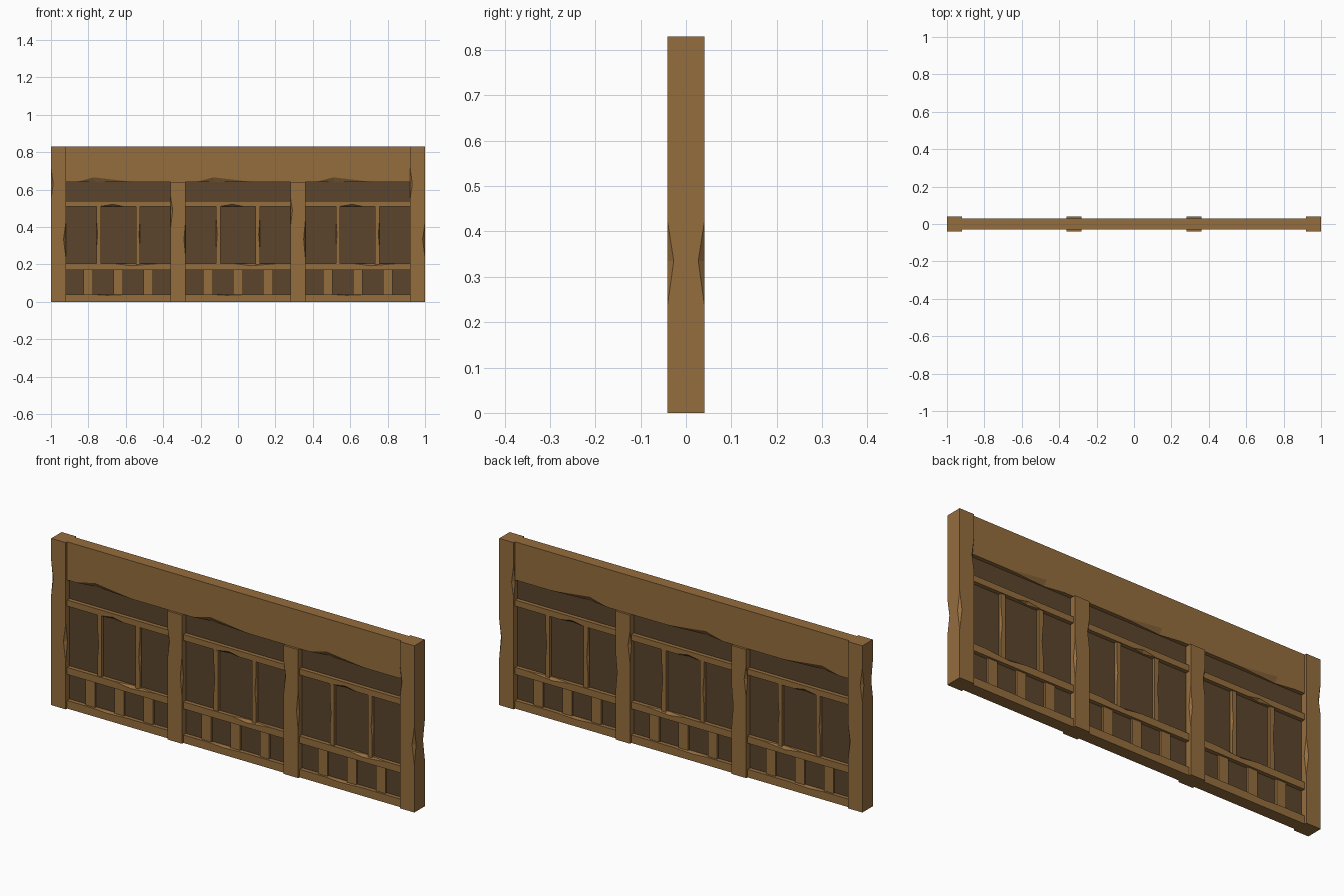
import bpy, bmesh
from mathutils import Vector

if "Cube" in bpy.data.objects:
    bpy.data.objects.remove(bpy.data.objects["Cube"])


def material(name, rgb):
    m = bpy.data.materials.new(name)
    m.diffuse_color = (*rgb, 1)
    m.use_nodes = True
    m.node_tree.nodes["Principled BSDF"].inputs["Base Color"].default_value = m.diffuse_color
    return m


WOOD = material("wood", (0.30, 0.155, 0.048))
DARK = material("dark_wood", (0.105, 0.06, 0.025))
BAYS = (-0.64, 0.0, 0.64)


def mesh_object(name, bm, mat):
    bmesh.ops.recalc_face_normals(bm, faces=bm.faces)
    me = bpy.data.meshes.new(name)
    bm.to_mesh(me)
    bm.free()
    me.materials.append(mat)
    ob = bpy.data.objects.new(name, me)
    bpy.context.collection.objects.link(ob)
    return ob


def add_chip(bm, axis, centre, before, after, dx, dy, dz):
    """Skewed octahedron lying along an edge; cuts a shallow splinter out."""
    c = Vector(centre)
    size = [dx, dy, dz]
    others = [i for i in range(3) if i != axis]

    def point(i, d):
        v = c.copy()
        v[i] += d
        return bm.verts.new(v)
    ends = [point(axis, -before), point(axis, after)]
    u, w = others
    ring = [point(u, size[u]), point(w, size[w]), point(u, -size[u]), point(w, -size[w])]
    for e in ends:
        for i in range(4):
            bm.faces.new((e, ring[i], ring[(i + 1) % 4]))


def timber(name, x0, x1, half, z0, z1, mat=WOOD, chips=()):
    """Box with chips (axis, x, z, before, after, dx, dy, dz) on front and back edges."""
    bm = bmesh.new()
    bmesh.ops.create_cube(bm, size=1)
    for v in bm.verts:
        v.co = ((x0 + x1) / 2 + v.co.x * (x1 - x0), v.co.y * 2 * half,
                (z0 + z1) / 2 + v.co.z * (z1 - z0))
    ob = mesh_object(name, bm, mat)
    if not chips:
        return ob
    bm = bmesh.new()
    for axis, x, z, before, after, dx, dy, dz in chips:
        for s in (-1, 1):
            add_chip(bm, axis, (x, s * half, z), before, after, dx, dy, dz)
    cutter = mesh_object("chip_cutter", bm, mat)
    cutter.hide_render = True
    mod = ob.modifiers.new("chips", 'BOOLEAN')
    mod.operation, mod.solver, mod.object = 'DIFFERENCE', 'EXACT', cutter
    deps = bpy.context.evaluated_depsgraph_get()
    me = bpy.data.meshes.new_from_object(ob.evaluated_get(deps))
    ob.modifiers.clear()
    ob.data = me
    bpy.data.objects.remove(cutter)
    return ob


# Recessed dark panel
timber("back_panel", -0.93, 0.93, 0.01, 0.01, 0.70, DARK)

# End posts and middle posts, splintered on their upright edges
for name, x in (("left_post", -0.96), ("right_post", 0.96)):
    timber(name, x - 0.04, x + 0.04, 0.041, 0, 0.83, chips=(
        (2, x - 0.04, 0.63, 0.08, 0.09, 0.012, 0.012, 0),
        (2, x + 0.04, 0.335, 0.10, 0.09, 0.013, 0.014, 0)))
for i, x in enumerate((-0.32, 0.32)):
    timber(f"middle_post_{i + 1}", x - 0.04, x + 0.04, 0.041, 0, 0.64, chips=(
        (2, x - 0.04, 0.49, 0.09, 0.07, 0.011, 0.012, 0),
        (2, x + 0.04, 0.335, 0.10, 0.10, 0.009, 0.012, 0)))

# Long horizontal timbers with one splinter per bay
timber("top_beam", -0.93, 0.93, 0.03, 0.64, 0.83, chips=[
    (0, b - 0.13, 0.64, 0.10, 0.22, 0, 0.016, 0.026) for b in BAYS])
timber("upper_rail", -0.93, 0.93, 0.03, 0.51, 0.54, chips=[
    (0, b - 0.03, 0.51, 0.07, 0.06, 0, 0.012, 0.012) for b in BAYS])
timber("lower_rail", -0.93, 0.93, 0.03, 0.17, 0.205, chips=[
    (0, b + 0.07, 0.205, 0.09, 0.14, 0, 0.014, 0.012) for b in BAYS])
timber("bottom_rail", -0.93, 0.93, 0.03, 0, 0.04, chips=[
    (0, b - 0.06, 0.04, 0.08, 0.12, 0, 0.014, 0.005) for b in BAYS])

# Thin uprights and short slats in each bay
for i, b in enumerate(BAYS):
    for j, dx in enumerate((-0.105, 0.105)):
        x = b + dx
        timber(f"upright_{i + 1}_{j + 1}", x - 0.0115, x + 0.0115, 0.025, 0.19, 0.52, chips=(
            (2, x + (-0.0115 if j == 0 else 0.0115), 0.36, 0.07, 0.08, 0.006, 0.010, 0),))
    for j, dx in enumerate((-0.16, 0, 0.16)):
        x = b + dx
        timber(f"slat_{i + 1}_{j + 1}", x - 0.026, x + 0.026, 0.02, 0.03, 0.18)
